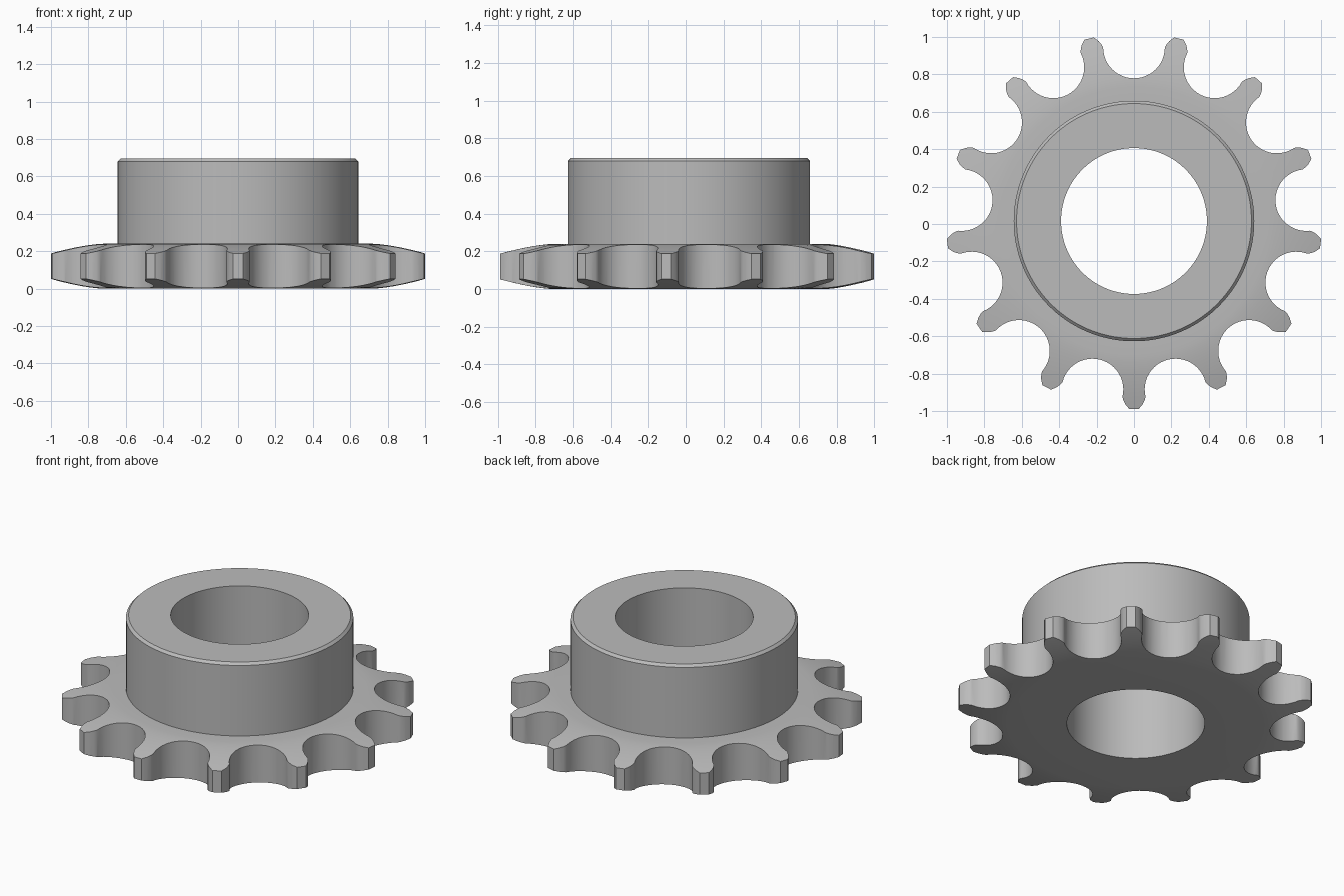
import bpy, bmesh, math
from mathutils import Vector

TEETH = 13
CENTRE_Y = 0.016
PITCH = 2 * math.pi / TEETH
ROOT_CENTRE, ROOT_RADIUS = 0.928, 0.165   # roller seat arc between teeth
TIP = 1.005
PLATE_TOP, HUB_TOP, DROP, TAPER_START = 0.24, 0.695, 0.055, 0.72

if "Cube" in bpy.data.objects:
    bpy.data.objects.remove(bpy.data.objects["Cube"], do_unlink=True)

steel = bpy.data.materials.new("grey_steel")
steel.use_nodes = True
GREY = (0.5, 0.5, 0.5, 1)
steel.diffuse_color = GREY
steel.node_tree.nodes["Principled BSDF"].inputs["Base Color"].default_value = GREY


def make_object(name, bm):
    bmesh.ops.recalc_face_normals(bm, faces=bm.faces)
    mesh = bpy.data.meshes.new(name)
    bm.to_mesh(mesh)
    bm.free()
    mesh.materials.append(steel)
    ob = bpy.data.objects.new(name, mesh)
    ob.location.y = CENTRE_Y
    bpy.context.collection.objects.link(ob)
    return ob


def lathe(name, profile, segments):
    """Revolve a closed (radius, z) profile around z."""
    bm = bmesh.new()
    rings = []
    for i in range(segments):
        a = 2 * math.pi * i / segments
        rings.append([bm.verts.new((r * math.cos(a), r * math.sin(a), z)) for r, z in profile])
    for i, ring in enumerate(rings):
        nxt = rings[(i + 1) % segments]
        for j in range(len(profile)):
            k = (j + 1) % len(profile)
            bm.faces.new((ring[j], nxt[j], nxt[k], ring[k]))
    return make_object(name, bm)


def extrude_outline(name, points, bottom, top):
    bm = bmesh.new()
    face = bm.faces.new([bm.verts.new((x, y, bottom)) for x, y in points])
    up = bmesh.ops.extrude_face_region(bm, geom=[face])
    verts = [v for v in up["geom"] if isinstance(v, bmesh.types.BMVert)]
    bmesh.ops.translate(bm, verts=verts, vec=(0, 0, top - bottom))
    return make_object(name, bm)


# Body profile: bore, hub with chamfer, plate tapering toward the tooth tips
taper = []
for i in range(9):
    t = i / 8
    taper.append((TAPER_START + t * (TIP + 0.01 - TAPER_START), DROP * t ** 1.5))
profile = [(0.39, 0), (0.39, HUB_TOP), (0.628, HUB_TOP), (0.643, HUB_TOP - 0.015), (0.643, PLATE_TOP)]
profile += [(r, PLATE_TOP - d) for r, d in taper]
profile += [(r, d) for r, d in reversed(taper)]
body = lathe("sprocket_body", profile, TEETH * 10)

# Half a gap between teeth: seat arc, then the flank closing in to the tip
half = []
for i in range(13):
    a = math.pi / 2 * i / 12
    half.append(Vector((ROOT_CENTRE - ROOT_RADIUS * math.cos(a), ROOT_RADIUS * math.sin(a))))
for r, width in ((0.96, 0.057), (0.98, 0.047), (TIP, 0.026)):
    a = PITCH / 2 - width / r
    half.append(Vector((r * math.cos(a), r * math.sin(a))))
gap = [Vector((p.x, -p.y)) for p in reversed(half[1:])] + half

outline = []
for n in range(TEETH):
    a = math.pi / 2 + n * PITCH
    c, s = math.cos(a), math.sin(a)
    outline += [(p.x * c - p.y * s, p.x * s + p.y * c) for p in gap]
cutter = extrude_outline("tooth_outline_cutter", outline, -0.2, 1.0)
cutter.hide_render = True

# Keep only the metal inside the toothed outline
cut = body.modifiers.new("teeth", "BOOLEAN")
cut.operation = "INTERSECT"
cut.solver = "EXACT"
cut.object = cutter
bpy.ops.object.select_all(action="DESELECT")
body.select_set(True)
bpy.context.view_layer.objects.active = body
bpy.ops.object.modifier_apply(modifier=cut.name)
bpy.data.objects.remove(cutter, do_unlink=True)
bpy.ops.object.shade_smooth_by_angle(angle=math.radians(28))
